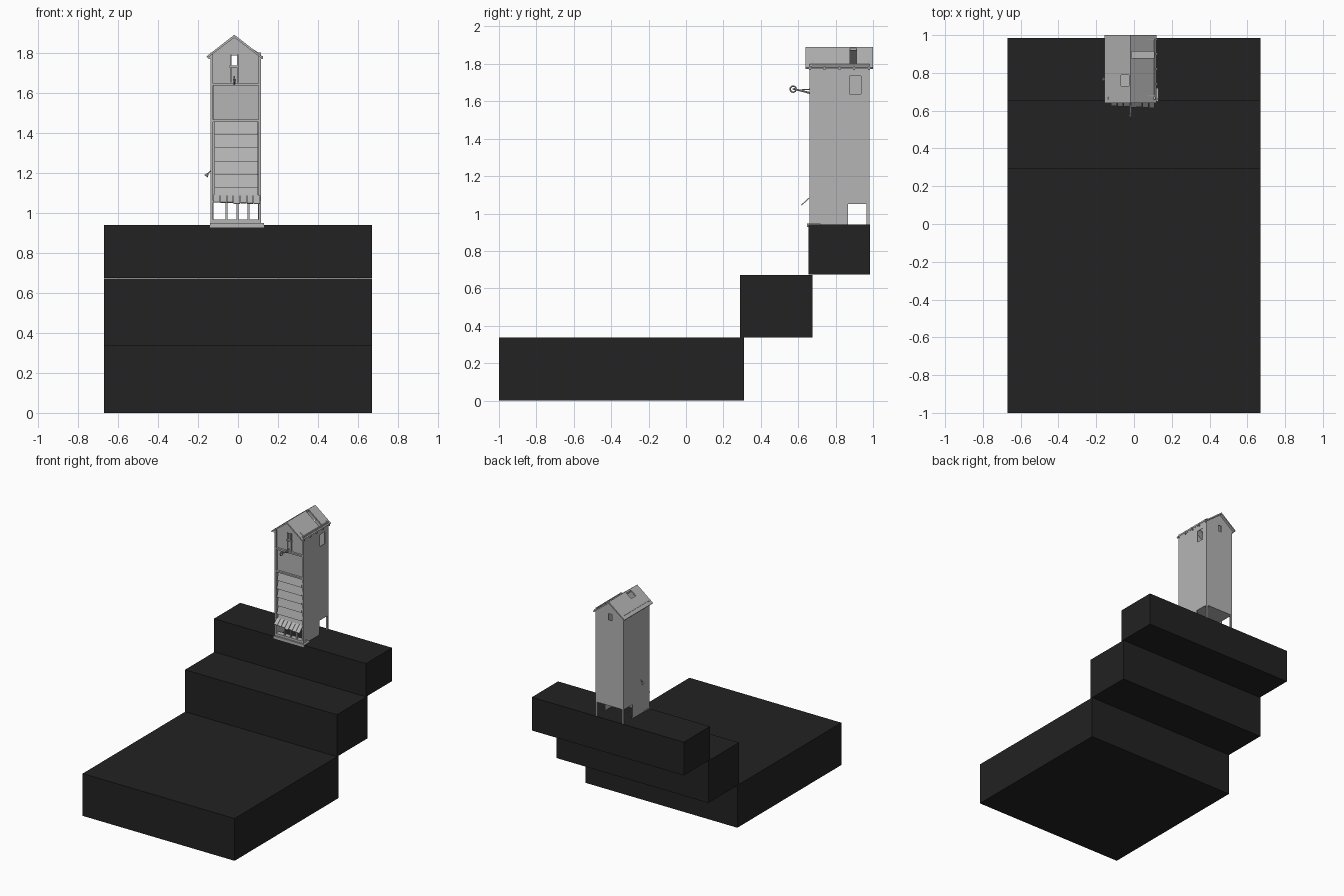
import bpy, bmesh, math, random
from mathutils import Vector

if "Cube" in bpy.data.objects:
    bpy.data.objects.remove(bpy.data.objects["Cube"])

random.seed(4)


def material(name, v):
    m = bpy.data.materials.new(name)
    m.diffuse_color = (v, v, v, 1)
    m.use_nodes = True
    m.node_tree.nodes["Principled BSDF"].inputs["Base Color"].default_value = m.diffuse_color
    return m


BLACK = material("charcoal black", 0.016)
GREY = material("weathered grey", 0.46)


def finish(name, bm, mat):
    bmesh.ops.recalc_face_normals(bm, faces=bm.faces)
    me = bpy.data.meshes.new(name)
    bm.to_mesh(me)
    bm.free()
    me.materials.append(mat)
    ob = bpy.data.objects.new(name, me)
    bpy.context.collection.objects.link(ob)
    return ob


def prism(name, pts, axis, a, b, mat=GREY):
    """Extrude a 2D profile along x (pts = y,z) or y (pts = x,z)."""
    bm = bmesh.new()
    place = (lambda p, t: (t, *p)) if axis == 'x' else (lambda p, t: (p[0], t, p[1]))
    lo = [bm.verts.new(place(p, a)) for p in pts]
    hi = [bm.verts.new(place(p, b)) for p in pts]
    bm.faces.new(lo)
    bm.faces.new(hi)
    n = len(pts)
    for i in range(n):
        j = (i + 1) % n
        bm.faces.new((lo[i], lo[j], hi[j], hi[i]))
    return finish(name, bm, mat)


def box(name, x0, x1, y0, y1, z0, z1, mat=GREY):
    return prism(name, [(y0, z0), (y1, z0), (y1, z1), (y0, z1)], 'x', x0, x1, mat)


def rod(name, a, b, r1, r2=None, sides=8):
    a, b = Vector(a), Vector(b)
    bm = bmesh.new()
    bmesh.ops.create_cone(bm, cap_ends=True, segments=sides, radius1=r1,
                          radius2=r1 if r2 is None else r2, depth=(b - a).length)
    q = (b - a).to_track_quat('Z', 'Y')
    for v in bm.verts:
        v.co = q @ v.co + (a + b) / 2
    return finish(name, bm, GREY)


def cut(ob, *limits):
    """Cut a box-shaped opening and bake the result."""
    c = box("opening_cutter", *limits)
    c.hide_render = True
    m = ob.modifiers.new("opening", 'BOOLEAN')
    m.operation, m.object, m.solver = 'DIFFERENCE', c, 'EXACT'
    dg = bpy.context.evaluated_depsgraph_get()
    me = bpy.data.meshes.new_from_object(ob.evaluated_get(dg))
    ob.modifiers.clear()
    ob.data = me
    bpy.data.objects.remove(c)


# Stepped black plinth
box("lower_step", -0.67, 0.67, -1.0, 0.31, 0.0, 0.337, BLACK)
box("middle_step", -0.67, 0.67, 0.29, 0.675, 0.337, 0.672, BLACK)
box("upper_step", -0.67, 0.67, 0.655, 0.985, 0.675, 0.94, BLACK)

# Tower extents
XL, XR, XM = -0.135, 0.112, -0.018
YF, YB = 0.663, 0.98
T = 0.007

# Side walls, notched at the back so the rear stands on legs
side = [(YF, 0.94), (0.865, 0.94), (0.865, 1.06), (YB, 1.06), (YB, 1.80), (YF, 1.80)]
left_wall = prism("left_wall", side, 'x', XL, XL + T)
right_wall = prism("right_wall", side, 'x', XR - T, XR)
cut(right_wall, XR - 0.05, XR + 0.05, 0.873, 0.935, 1.64, 1.735)

# Gabled back wall with a small window
back_wall = prism("back_wall", [(XL, 1.06), (XR, 1.06), (XR, 1.795), (XM, 1.875), (XL, 1.795)],
                  'y', YB - T, YB)
cut(back_wall, -0.032, -0.004, 0.9, 1.05, 1.735, 1.785)

# Gabled upper front wall with its window
front_gable = prism("front_gable", [(XL, 1.64), (XR, 1.64), (XR, 1.795), (XM, 1.875), (XL, 1.795)],
                    'y', YF + 0.012, YF + 0.012 + T)
cut(front_gable, -0.032, -0.004, 0.6, 0.75, 1.735, 1.785)
for x in (-0.038, -0.004):
    box("window_jamb", x, x + 0.006, YF + 0.004, YF + 0.014, 1.65, 1.79)
box("window_sill", -0.042, 0.006, YF, YF + 0.014, 1.727, 1.735)

# Plain middle front panel, floor and front beams
box("front_panel", XL + 0.012, XR - 0.01, YF + 0.012, YF + 0.012 + T, 1.46, 1.64)
box("raised_floor", XL, XR, YF, YB, 1.052, 1.062)
for z in (1.635, 1.455):
    box("front_beam", XL, XR, YF - 0.004, YF + 0.014, z, z + 0.012)

# Overlapping front boards with worn edges
z = 1.06
for i in range(6):
    h = 0.068
    inset = random.uniform(0, 0.006)
    prism("front_board", [(YF - 0.004, z - 0.004), (YF + 0.004, z - 0.004),
                          (YF + 0.022, z + h), (YF + 0.014, z + h)],
          'x', XL + 0.016 + inset, XR - 0.012 - inset)
    z += h - 0.001

# Corner posts, rear legs and the open front posts
for x in (XL - 0.003, XR - 0.009):
    box("front_corner_post", x, x + 0.012, YF - 0.004, YF + 0.01, 0.94, 1.80)
    box("rear_leg", x + (0.003 if x < 0 else -0.003), x + (0.015 if x < 0 else 0.009),
        YB - 0.015, YB, 0.94, 1.06)
for x in (-0.057, -0.003, 0.052):
    box("front_post", x - 0.005, x + 0.005, YF + 0.003, YF + 0.013, 0.95, 1.055)

# Entrance step
box("entrance_step", -0.14, 0.13, 0.648, 0.72, 0.927, 0.948)
box("entrance_sill", -0.13, 0.115, 0.66, 0.70, 0.948, 0.966)

# Sloping plank awning
n = 7
for i in range(n):
    x = -0.122 + i * 0.234 / n
    d = random.uniform(0, 0.012)
    prism("awning_plank", [(0.613 + d, 1.045 + d * 0.9), (0.616 + d, 1.041 + d * 0.9),
                           (0.667, 1.086), (0.664, 1.091)], 'x', x, x + 0.031)

# Gabled roof with a missing plank and a hole
roof = prism("roof", [(-0.157, 1.782), (XM, 1.89), (0.12, 1.782), (0.115, 1.774),
                      (XM, 1.876), (-0.152, 1.774)], 'y', 0.64, 1.0)
cut(roof, -0.012, 0.108, 0.878, 0.912, 1.7, 1.95)
cut(roof, -0.07, -0.027, 0.73, 0.79, 1.7, 1.95)

# Rafter ends under the eaves
for i in range(5):
    y = 0.662 + i * 0.079
    for x in (XL - 0.012, XR):
        box("rafter_end", x, x + 0.012, y - 0.005, y + 0.005, 1.768, 1.784)

# Hoist arm with wheel and hook
rod("hoist_arm", (XM, 0.68, 1.64), (XM, 0.575, 1.667), 0.005)
rod("hoist_brace", (XM, 0.67, 1.665), (XM, 0.60, 1.66), 0.003)
bpy.ops.mesh.primitive_torus_add(major_radius=0.016, minor_radius=0.004, major_segments=16,
                                 minor_segments=6, location=(XM, 0.573, 1.665),
                                 rotation=(0, math.pi / 2, 0))
wheel = bpy.context.object
wheel.name = "hoist_wheel"
wheel.data.materials.append(GREY)
rod("wheel_axle", (XM - 0.008, 0.573, 1.665), (XM + 0.008, 0.573, 1.665), 0.004)

# Small lamp on the left wall
rod("lamp_bracket", (XL, 0.765, 1.21), (-0.155, 0.765, 1.192), 0.003)
rod("lamp_shade", (-0.15, 0.765, 1.197), (-0.16, 0.765, 1.182), 0.004, 0.011)
